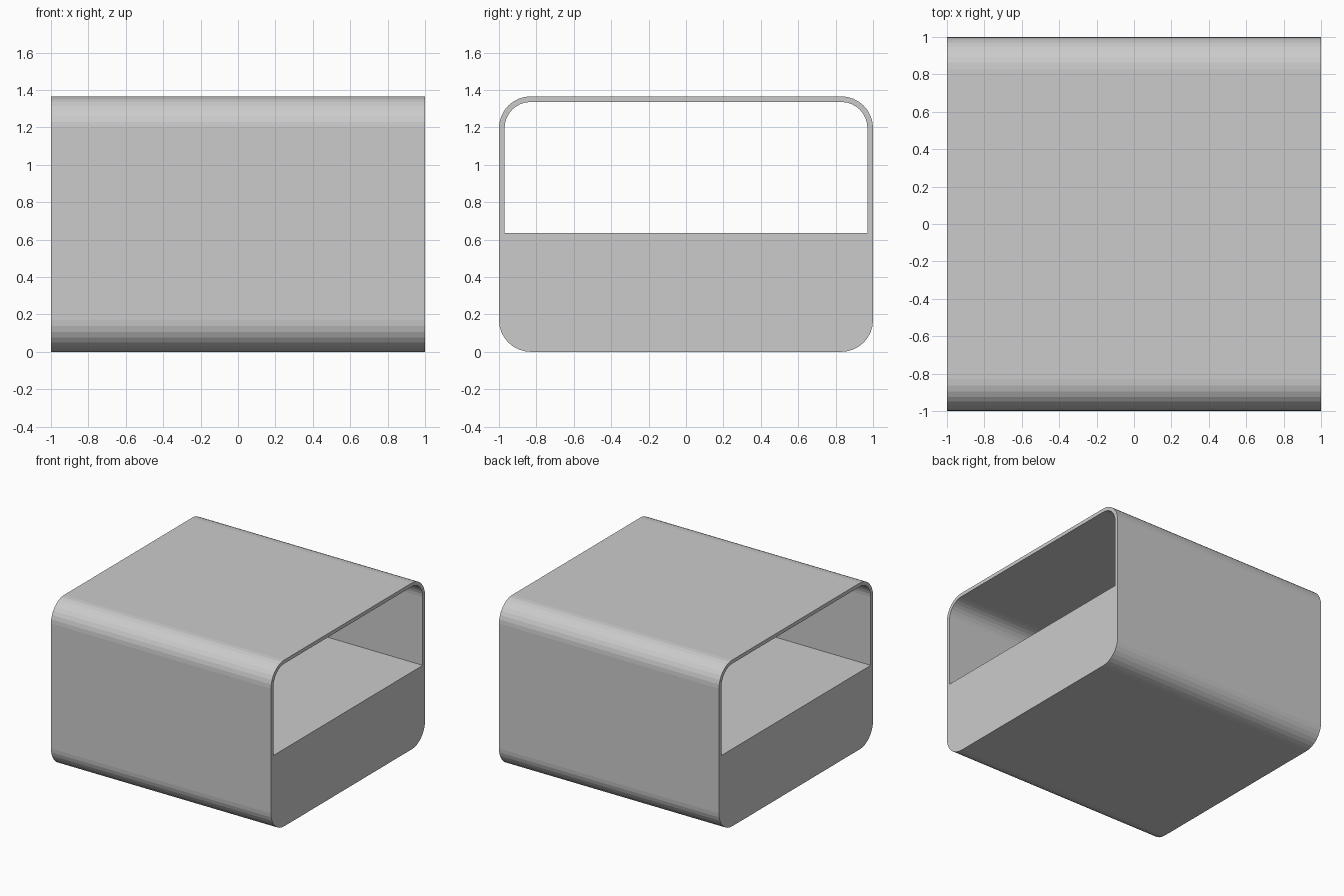
import bpy, bmesh
from math import sin, cos, pi

if "Cube" in bpy.data.objects:
    bpy.data.objects.remove(bpy.data.objects["Cube"])

HALF, HEIGHT, WALL, FLOOR, R, SEG = 1.0, 1.366, 0.03, 0.635, 0.17, 8


def corner(y, z, r, start):
    """Quarter-circle points in the YZ plane, going anticlockwise."""
    return [(y + r * cos(start + i * pi / 2 / SEG), z + r * sin(start + i * pi / 2 / SEG))
            for i in range(SEG + 1)]


def add_loop(bm, points):
    verts = [bm.verts.new((-HALF, y, z)) for y, z in points]
    return [bm.edges.new((v, verts[(i + 1) % len(verts)])) for i, v in enumerate(verts)]


c, top = HALF - R, HEIGHT - R

# Rounded outer outline
outer = (corner(c, top, R, 0) + corner(-c, top, R, pi / 2)
         + corner(-c, R, R, pi) + corner(c, R, R, 3 * pi / 2))

# Through opening: rounded top corners, square at the raised floor
r = R - WALL
inner = (corner(c, top, r, 0) + corner(-c, top, r, pi / 2)
         + [(WALL - HALF, FLOOR), (HALF - WALL, FLOOR)])

# Fill between the outlines and extrude along x
bm = bmesh.new()
edges = add_loop(bm, outer) + add_loop(bm, inner)
bmesh.ops.triangle_fill(bm, edges=edges, use_beauty=True, normal=(-1, 0, 0))
ext = bmesh.ops.extrude_face_region(bm, geom=bm.faces[:], use_keep_orig=True)
moved = [g for g in ext["geom"] if isinstance(g, bmesh.types.BMVert)]
bmesh.ops.translate(bm, verts=moved, vec=(2 * HALF, 0, 0))
bmesh.ops.recalc_face_normals(bm, faces=bm.faces[:])

mesh = bpy.data.meshes.new("open_box_housing")
bm.to_mesh(mesh)
bm.free()
housing = bpy.data.objects.new("open_box_housing", mesh)
bpy.context.collection.objects.link(housing)
